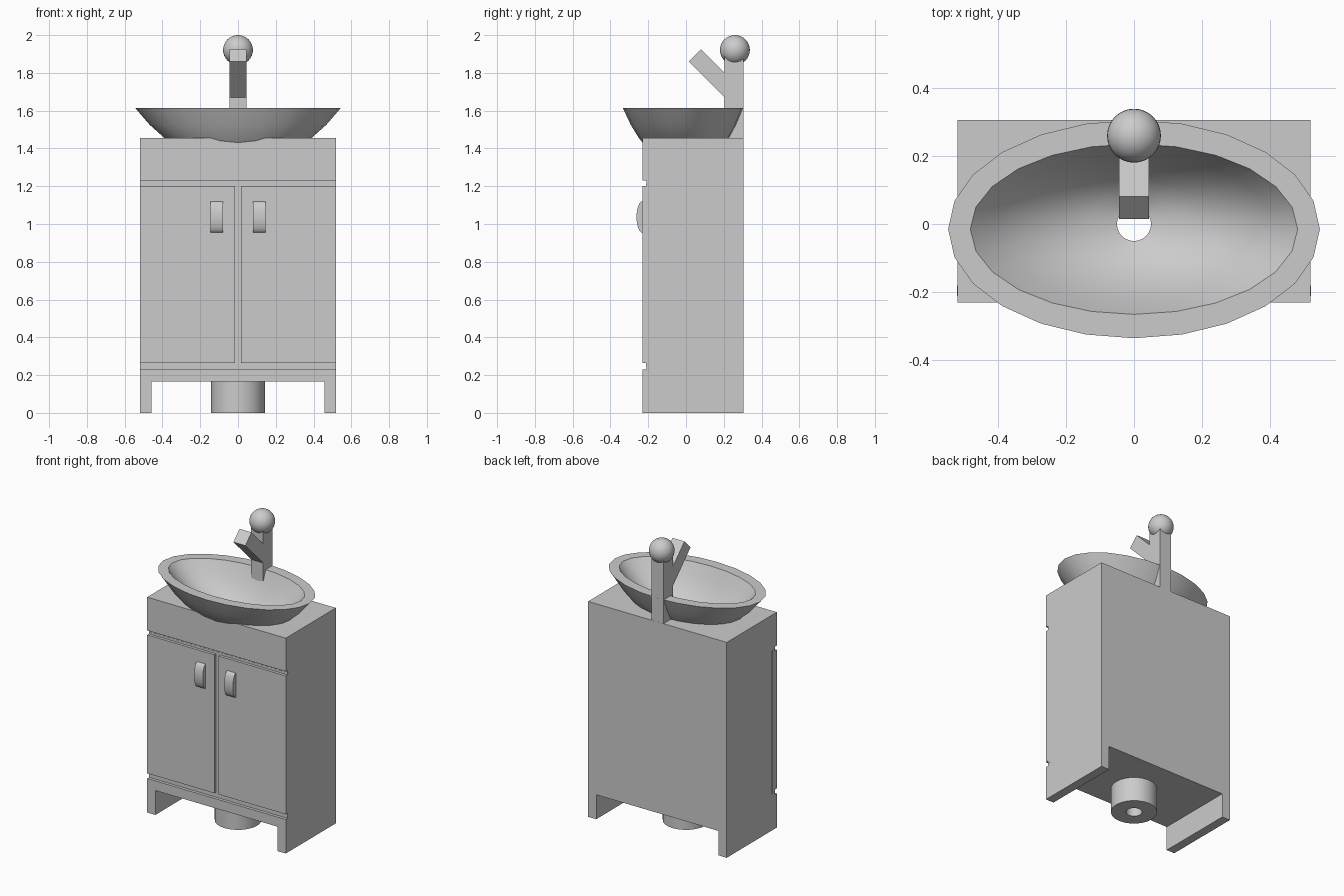
import bpy, bmesh, math
from mathutils import Matrix, Vector

cube = bpy.data.objects.get("Cube")
if cube:
    bpy.data.objects.remove(cube, do_unlink=True)

grey = bpy.data.materials.new("plain grey")
grey.use_nodes = True
tone = (0.6, 0.6, 0.6, 1)
grey.diffuse_color = tone
grey.node_tree.nodes["Principled BSDF"].inputs["Base Color"].default_value = tone


def finish(name, bm, smooth=False):
    bmesh.ops.recalc_face_normals(bm, faces=bm.faces)
    mesh = bpy.data.meshes.new(name)
    bm.to_mesh(mesh)
    bm.free()
    mesh.materials.append(grey)
    obj = bpy.data.objects.new(name, mesh)
    bpy.context.collection.objects.link(obj)
    if smooth:
        bpy.ops.object.select_all(action="DESELECT")
        obj.select_set(True)
        bpy.context.view_layer.objects.active = obj
        bpy.ops.object.shade_smooth_by_angle(angle=math.radians(35))
    return obj


def box(name, low, high):
    bm = bmesh.new()
    low, high = Vector(low), Vector(high)
    bmesh.ops.create_cube(bm, size=1, matrix=Matrix.Translation((low + high) / 2)
                          @ Matrix.Diagonal(high - low).to_4x4())
    return finish(name, bm)


def prism(name, outline, low, high, smooth=False):
    """Extrude an outline of (y, z) points along x."""
    bm = bmesh.new()
    face = bm.faces.new([bm.verts.new((low, y, z)) for y, z in outline])
    out = bmesh.ops.extrude_face_region(bm, geom=[face])["geom"]
    bmesh.ops.translate(bm, vec=(high - low, 0, 0),
                        verts=[v for v in out if isinstance(v, bmesh.types.BMVert)])
    return finish(name, bm, smooth)


def loft(name, rings, closed, segments=24):
    """Join ellipses given as (x radius, y radius, centre y, z)."""
    bm = bmesh.new()
    loops = []
    for rx, ry, cy, z in rings:
        angles = [math.tau * i / segments for i in range(segments)]
        loops.append([bm.verts.new((rx * math.cos(a), cy + ry * math.sin(a), z)) for a in angles])
    pairs = list(zip(loops, loops[1:]))
    if closed:
        pairs.append((loops[-1], loops[0]))
    else:
        bm.faces.new(loops[0])
        bm.faces.new(loops[-1])
    for a, b in pairs:
        for i in range(segments):
            j = (i + 1) % segments
            bm.faces.new((a[i], a[j], b[j], b[i]))
    return finish(name, bm, True)


def cut(obj, cutter):
    cutter.hide_render = True
    cutter.hide_set(True)
    cutter.display_type = "WIRE"
    mod = obj.modifiers.new("cut", "BOOLEAN")
    mod.object = cutter
    mod.operation = "DIFFERENCE"
    mod.solver = "EXACT"


def bowl_rings(rx, ry, depth, drain):
    """Curved wall from the rim down to the round drain."""
    rings = []
    for s, t in ((1, 0), (.85, .3), (.7, .53), (.5, .77), (.28, .93)):
        k = (s - .1) / .9
        rings.append((drain + (rx - drain) * k, drain + (ry - drain) * k, -.015 * k, 1.615 - depth * t))
    rings.append((drain, drain, 0, 1.615 - depth))
    return rings


# Cabinet with open base and a recessed front behind the doors
W, F, B = .518, -.23, .305
cabinet = prism("cabinet_body", [(F, .165), (B, .165), (B, 1.455), (F, 1.455),
                                 (F, 1.23), (-.21, 1.23), (-.21, .23), (F, .23)], -W, W)

# Basin shell
outer = bowl_rings(.545, .32, .3, .08)
inner = bowl_rings(.48, .25, .26, .05)
loft("basin", outer + inner[::-1], True)
hollow = [(x - .012, y - .012, c, z) for x, y, c, z in outer]
hollow[0] = (.533, .308, -.015, 1.63)
cut(cabinet, loft("basin_cutter", hollow, False))

# Drain pipe
loft("drain_pipe", [(r, r, 0, z) for r, z in ((.143, 0), (.143, 1.3), (.05, 1.355), (.05, 0))], True)
cut(cabinet, loft("drain_cutter", [(.06, .06, 0, z) for z in (.1, 1.4)], False))

# Side legs, doors and curved handles on each side
for side, s in (("left", 1), ("right", -1)):
    def span(a, b):
        return min(s * a, s * b), max(s * a, s * b)

    lo, hi = span(.457, W)
    box(side + "_leg", (lo, F, 0), (hi, B, .165))
    lo, hi = span(.016, W)
    box(side + "_door", (lo, F, .265), (hi, -.2, 1.2))
    lo, hi = span(.0, W + .001)
    box(side + "_door_backing", (lo, -.211, .245), (hi, -.18, 1.215))
    lo, hi = span(.08, .145)
    arc = [(F - .032 * math.sin(a), 1.037 + .083 * math.cos(a))
           for a in (math.pi * i / 16 for i in range(17))]
    prism(side + "_handle", arc, lo, hi, True)

# Tap: post, angled spout and ball knob
box("tap_post", (-.045, .205, 1.45), (.045, .304, 1.9))
prism("tap_spout", [(.25, 1.625), (.25, 1.755), (.08, 1.925), (.015, 1.86)], -.0445, .0445)
bm = bmesh.new()
bmesh.ops.create_uvsphere(bm, u_segments=32, v_segments=16, radius=.079,
                          matrix=Matrix.Translation((0, .259, 1.921)))
finish("tap_knob", bm, True)
